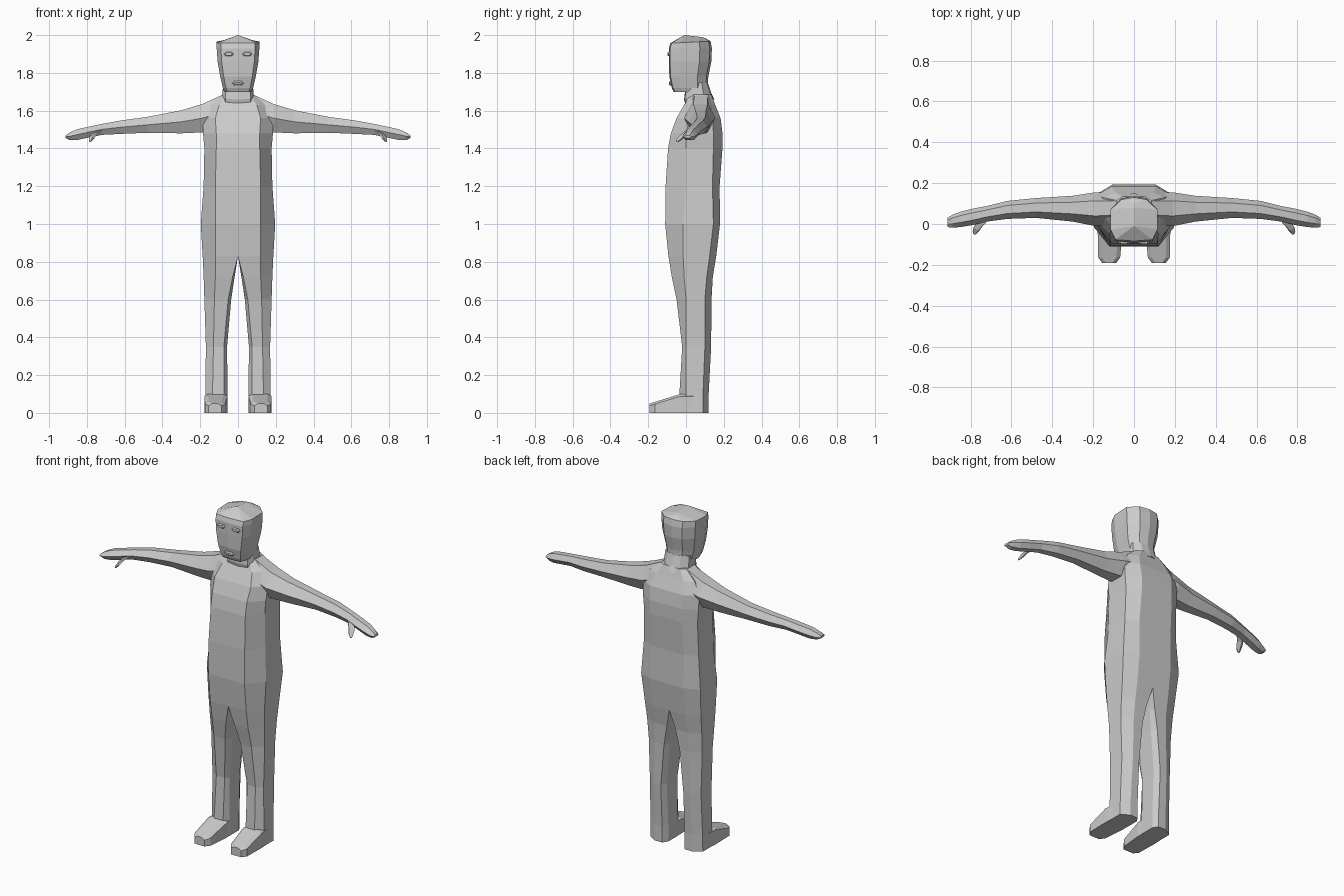
import bpy, bmesh
from mathutils import Matrix


def loft(name, rings, closed=True, caps=(True, True)):
    """Skin the rings of the x >= 0 half, then mirror it across x = 0."""
    bm = bmesh.new()
    rows = [[bm.verts.new(p) for p in r] for r in rings]

    def face(vs):
        if any(v.co.x > 1e-4 for v in vs):
            bm.faces.new(vs)

    n = len(rows[0])
    for a, b in zip(rows, rows[1:]):
        for k in range(n if closed else n - 1):
            m = (k + 1) % n
            face([a[k], a[m], b[m], b[k]])
    if caps[0]:
        face(rows[0][::-1])
    if caps[1]:
        face(rows[-1])
    bmesh.ops.mirror(bm, geom=bm.verts[:] + bm.edges[:] + bm.faces[:],
                     matrix=Matrix.Identity(4), merge_dist=0.0005, axis='X')
    bmesh.ops.remove_doubles(bm, verts=bm.verts[:], dist=0.0005)
    bmesh.ops.dissolve_degenerate(bm, edges=bm.edges[:], dist=0.0005)
    bmesh.ops.recalc_face_normals(bm, faces=bm.faces[:])
    me = bpy.data.meshes.new(name)
    bm.to_mesh(me)
    bm.free()
    ob = bpy.data.objects.new(name, me)
    bpy.context.collection.objects.link(ob)
    return ob


# Torso and legs: z, front, back, front edge x, side x, side y1, y2, inner front x, inner x
def body_ring(z, f, b, fx, sx, y1, y2, i=0, j=0):
    return [(i, f, z), (fx, f, z), (sx, y1, z), (sx, y2, z),
            (fx * .92, b, z), (i, b, z), (j, y2, z), (j, y1, z)]


loft("torso_and_legs", [body_ring(*s) for s in [
    (0, -.03, .12, .135, .175, 0, .09, .075, .055),
    (.10, -.035, .12, .135, .173, 0, .09, .075, .055),
    (.35, -.02, .133, .13, .17, 0, .10, .075, .058),
    (.60, -.05, .135, .125, .178, 0, .10, .052, .036),
    (.72, -.075, .142, .12, .182, -.01, .11, .028, .018),
    (.83, -.093, .16, .12, .187, -.015, .125),
    (1.0, -.11, .18, .12, .197, -.015, .145),
    (1.2, -.108, .178, .12, .182, 0, .14),
    (1.4, -.095, .193, .115, .178, 0, .145),
    (1.48, -.08, .193, .115, .185, .0, .145),
    (1.56, -.05, .183, .12, .185, .02, .14),
    (1.63, -.01, .155, .1, .15, .03, .13),
    (1.685, .02, .135, .06, .085, .04, .115)]])


# Feet: wedges running forward to a clipped toe
def foot_ring(y, x0, x1, top):
    c = .012
    return [(x0, y, 0), (x1, y, 0), (x1, y, top - c), (x1 - c * 1.6, y, top),
            (x0 + c * 1.6, y, top), (x0, y, top - c)]


loft("feet", [foot_ring(*s) for s in [
    (.06, .06, .172, .10), (-.03, .055, .178, .10),
    (-.165, .068, .175, .058), (-.192, .088, .155, .05)]])


# Arms and mitten hands: x, front y, back y, bottom z, top z
def arm_ring(x, y0, y1, b, t):
    w, h = y1 - y0, t - b
    return [(x, y0 + .3 * w, t), (x, y0, b + .5 * h), (x, y0 + .25 * w, b),
            (x, y0 + .75 * w, b), (x, y1, b + .5 * h), (x, y0 + .75 * w, t)]


loft("arms_and_hands", [arm_ring(*s) for s in [
    (.08, .0, .15, 1.50, 1.685), (.19, -.01, .155, 1.485, 1.635),
    (.30, .012, .138, 1.48, 1.602), (.48, .03, .127, 1.483, 1.567),
    (.62, .025, .113, 1.477, 1.548), (.72, .012, .088, 1.472, 1.53),
    (.79, -.005, .075, 1.458, 1.515), (.85, -.015, .06, 1.445, 1.502),
    (.89, -.018, .045, 1.444, 1.485), (.914, -.015, .03, 1.455, 1.468)]])

# Thumbs
loft("thumbs", [[(x - r, y, z + r * .5), (x, y - r, z), (x + r, y, z - r * .3), (x, y + r, z)]
                for x, y, z, r in [(.735, .025, 1.495, .026), (.765, -.015, 1.468, .02),
                                   (.775, -.037, 1.447, .015), (.782, -.045, 1.435, .007)]])


# Neck and head: half rings from centre front to centre back
def head_ring(z, f, b, w, zb=None):
    zb = z if zb is None else zb
    d = b - f
    pts = [(0, 0), (.8, .03), (1, .26), (1, .72), (.55, .95), (0, 1)]
    return [(w * u, f + d * v, z + (zb - z) * v) for u, v in pts]


loft("neck", [head_ring(1.62, .0, .15, .085, 1.66), head_ring(1.66, -.01, .135, .083, 1.69),
              head_ring(1.75, .0, .115, .078)], closed=False)

top = [(0, -.01, 2.0), (0, -.01, 2.0), (0, -.01, 2.0), (0, .08, 1.99), (0, .10, 1.985),
       (0, .10, 1.985)]
loft("head", [head_ring(*s) for s in [
    (1.70, -.065, .118, .072, 1.70), (1.72, -.075, .115, .08),
    (1.78, -.088, .118, .094), (1.86, -.091, .134, .108),
    (1.93, -.091, .137, .113), (1.957, -.083, .13, .114, 1.968)]] + [top],
    closed=False, caps=(True, False))


# Eyes and mouth: thin raised lozenges on the face
def lozenge(y, x0, x1, z, h, s):
    m, w = (x0 + x1) / 2, (x1 - x0) / 2 * s
    h *= s
    return [(m - w, y, z), (m - w * .6, y, z + h), (m + w * .6, y, z + h),
            (m + w, y, z), (m + w * .6, y, z - h), (m - w * .6, y, z - h)]


loft("eyes", [lozenge(-.07, .022, .076, 1.90, .011, 1), lozenge(-.092, .022, .076, 1.90, .011, 1),
              lozenge(-.099, .022, .076, 1.90, .011, .7)])

loft("mouth", [[(0, y, 1.745 + h), (w * .6, y, 1.745 + h), (w, y, 1.745),
                (w * .6, y, 1.745 - h), (0, y, 1.745 - h)]
               for y, w, h in [(-.07, .034, .012), (-.086, .032, .011), (-.091, .024, .005)]],
     closed=False)
